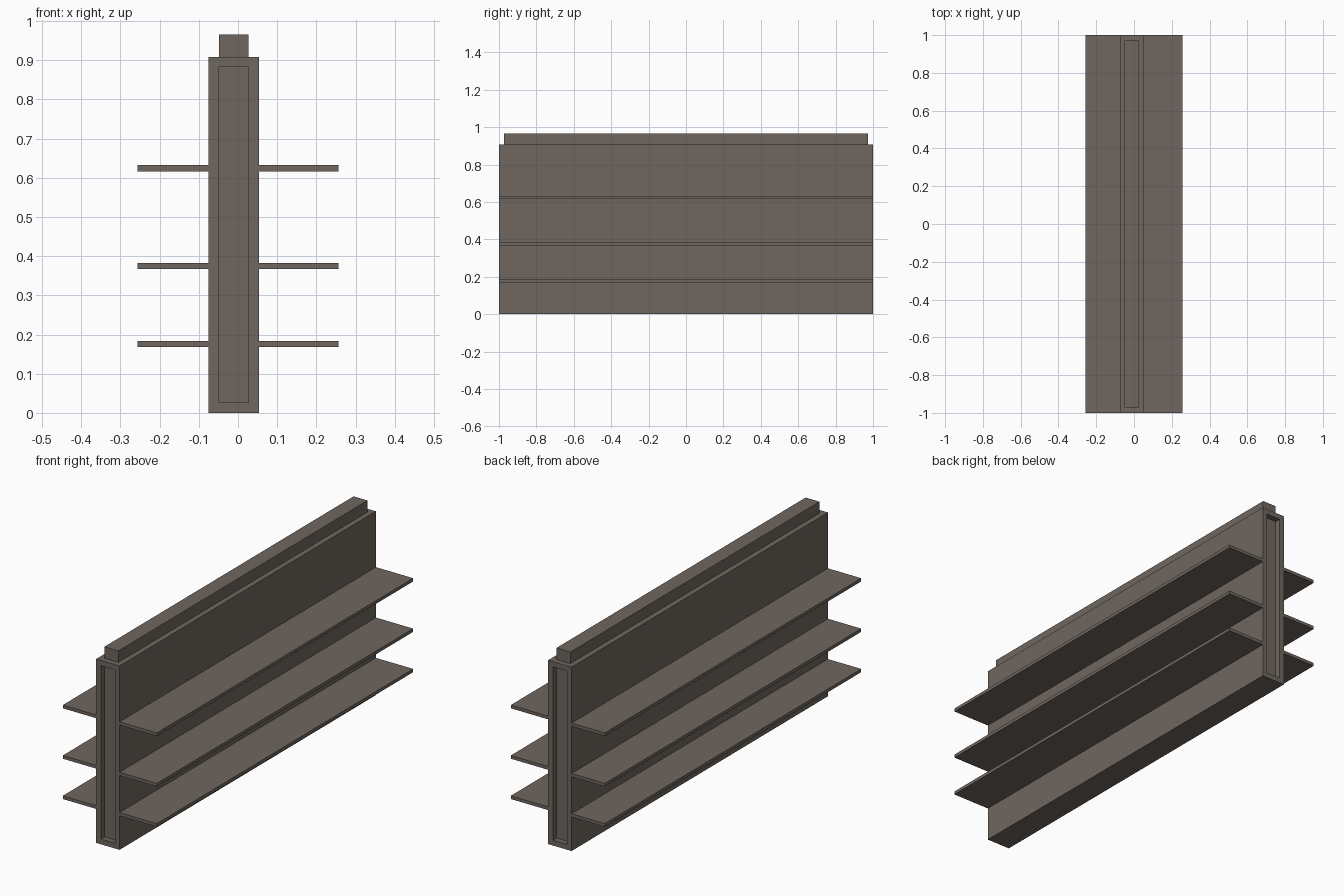
import bpy, bmesh
from mathutils import Vector

if "Cube" in bpy.data.objects:
    bpy.data.objects.remove(bpy.data.objects["Cube"])

mat = bpy.data.materials.new("warm grey brown")
mat.diffuse_color = (0.16, 0.135, 0.115, 1)
mat.use_nodes = True
mat.node_tree.nodes["Principled BSDF"].inputs["Base Color"].default_value = mat.diffuse_color


def box(name, x, y, z):
    """Box from (min, max) ranges on each axis."""
    bm = bmesh.new()
    bmesh.ops.create_cube(bm, size=1)
    for v in bm.verts:
        v.co = Vector([(r[0] + r[1]) / 2 + c * (r[1] - r[0])
                       for c, r in zip(v.co, (x, y, z))])
    me = bpy.data.meshes.new(name)
    bm.to_mesh(me)
    bm.free()
    me.materials.append(mat)
    ob = bpy.data.objects.new(name, me)
    bpy.context.collection.objects.link(ob)
    return ob


X0, X1, H = -0.075, 0.053, 0.908
RIM = 0.026

# Upright panel with a shallow recess in each end
panel = box("panel", (X0, X1), (-1, 1), (0, H))
bm = bmesh.new()
bm.from_mesh(panel.data)
bm.normal_update()
ends = [f for f in bm.faces if abs(f.normal.y) > 0.9]
bmesh.ops.inset_individual(bm, faces=ends, thickness=RIM, use_even_offset=True)
for f in ends:
    inward = Vector((0, -0.028 if f.calc_center_median().y > 0 else 0.028, 0))
    new = bmesh.ops.extrude_discrete_faces(bm, faces=[f])["faces"][0]
    bmesh.ops.translate(bm, vec=inward, verts=new.verts)
bmesh.ops.recalc_face_normals(bm, faces=bm.faces)
bm.to_mesh(panel.data)
bm.free()

# Raised rail along the top
box("top_rail", (X0 + RIM, X1 - RIM), (-0.972, 0.972), (H, 0.965))

# Three thin shelves on each side
for i, z in enumerate((0.176, 0.375, 0.624), 1):
    for side, x in (("left", (-0.257, X0)), ("right", (X1, 0.257))):
        box(f"shelf_{side}_{i}", x, (-1, 1), (z - 0.008, z + 0.008))
